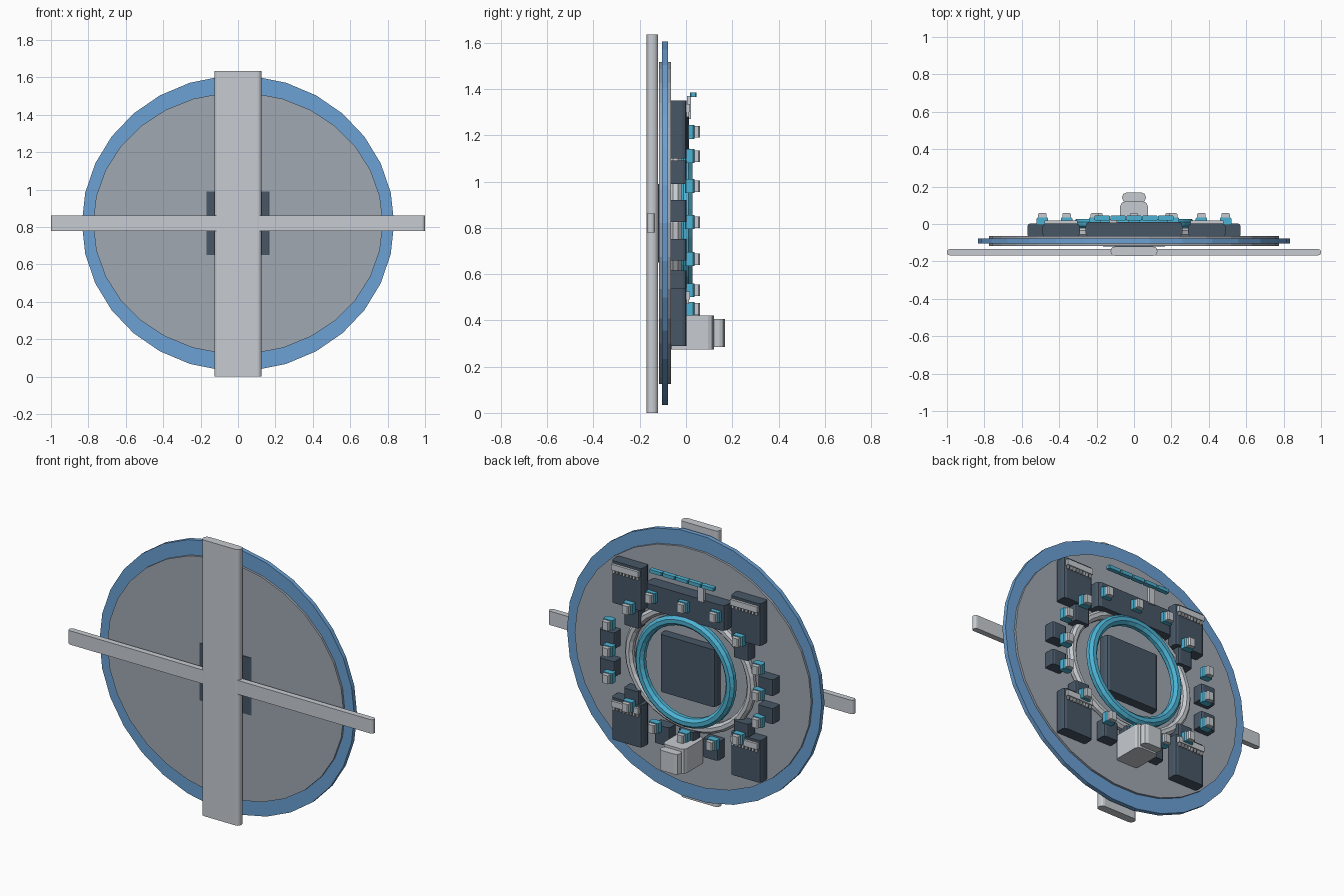
import bpy, bmesh, math

if "Cube" in bpy.data.objects:
    bpy.data.objects.remove(bpy.data.objects["Cube"])

CZ = 0.82  # height of the disc centre


def material(name, *srgb):
    col = [((c + 0.055) / 1.055) ** 2.4 for c in srgb] + [1]
    m = bpy.data.materials.new(name)
    m.use_nodes = True
    m.diffuse_color = col
    m.node_tree.nodes["Principled BSDF"].inputs["Base Color"].default_value = col
    return m


BLUE = material("rim blue", 0.42, 0.63, 0.83)
PLATE = material("plate grey", 0.63, 0.66, 0.70)
LIGHT = material("light grey", 0.78, 0.80, 0.82)
DARK = material("dark slate", 0.28, 0.34, 0.40)
TEAL = material("teal", 0.30, 0.70, 0.83)


def add_object(name, bm, mat):
    bmesh.ops.recalc_face_normals(bm, faces=bm.faces)
    mesh = bpy.data.meshes.new(name)
    bm.to_mesh(mesh)
    bm.free()
    mesh.materials.append(mat)
    ob = bpy.data.objects.new(name, mesh)
    bpy.context.collection.objects.link(ob)
    return ob


def block(name, mat, x, y, z, round_by=0.0, segments=2):
    """Box from three (low, high) ranges, its upright edges rounded."""
    bm = bmesh.new()
    bmesh.ops.create_cube(bm, size=1)
    for v in bm.verts:
        v.co = [r[0] + (r[1] - r[0]) * (c + 0.5) for r, c in zip((x, y, z), v.co)]
    if round_by:
        upright = [e for e in bm.edges
                   if abs(e.verts[0].co.z - e.verts[1].co.z) > 1e-4]
        bmesh.ops.bevel(bm, geom=upright, offset=round_by, segments=segments,
                        profile=0.5, affect='EDGES')
    return add_object(name, bm, mat)


def around(c, half):
    return (c - half, c + half)


def disc(name, mat, rx, rz, y, sides=30):
    """Elliptical slab facing the y axis."""
    bm = bmesh.new()
    ring = [bm.verts.new((rx * math.cos(a), y[0], CZ + rz * math.sin(a)))
            for a in (math.tau * i / sides for i in range(sides))]
    face = bm.faces.new(ring)
    out = bmesh.ops.extrude_face_region(bm, geom=[face])["geom"]
    for v in out:
        if isinstance(v, bmesh.types.BMVert):
            v.co.y = y[1]
    return add_object(name, bm, mat)


def hoop(name, mat, rx, rz, y, tube, sides=32, tube_sides=8):
    """Elliptical ring with a round section."""
    bm = bmesh.new()
    loops = []
    for i in range(sides):
        a = math.tau * i / sides
        loop = []
        for j in range(tube_sides):
            b = math.tau * (j + 0.5) / tube_sides
            d = tube * math.cos(b)
            loop.append(bm.verts.new(((rx + d) * math.cos(a), y + tube * math.sin(b),
                                      CZ + (rz + d) * math.sin(a))))
        loops.append(loop)
    for i in range(sides):
        p, q = loops[i], loops[(i + 1) % sides]
        for j in range(tube_sides):
            k = (j + 1) % tube_sides
            bm.faces.new((p[j], p[k], q[k], q[j]))
    return add_object(name, bm, mat)


# Disc with its wider rim
disc("rim", BLUE, 0.835, 0.79, (-0.104, -0.078))
disc("base_plate", PLATE, 0.775, 0.70, (-0.117, -0.065))

# Crossed straps on the front
block("vertical_strap", LIGHT, around(0, 0.125), (-0.17, -0.121), (0, 1.635), 0.022, 3)
block("horizontal_strap", LIGHT, (-1, 1), (-0.168, -0.134), (0.78, 0.862), 0.016, 3)

# Central block, showing slightly through the front
block("central_block", DARK, around(0, 0.18), (-0.121, -0.01), (0.65, 0.99), 0.02)

# Rings around the central block
hoop("outer_ring", LIGHT, 0.40, 0.34, -0.045, 0.027)
hoop("inner_ring", TEAL, 0.297, 0.297, 0.0, 0.03)

# Corner blocks with toothed connectors
for side, sx in (("left", 1), ("right", -1)):
    for level, z0 in (("upper", 1.10), ("lower", 0.29)):
        tag = f"{side}_{level}"
        block(tag + "_corner_block", DARK, around(sx * 0.39, 0.10),
              (-0.07, 0.003), (z0, z0 + 0.25), 0.018)
        block(tag + "_connector", LIGHT, around(sx * 0.39, 0.088),
              (0.0, 0.018), (z0 + 0.20, z0 + 0.235))
        for i in range(8):
            block(f"{tag}_pin_{i}", LIGHT, around(sx * 0.39 + (i - 3.5) * 0.022, 0.006),
                  (0.0, 0.012), (z0 + 0.18, z0 + 0.20))

# Upper bank with its light strip
block("upper_bank", DARK, around(0, 0.26), (-0.07, 0.012), (1.13, 1.28), 0.025)
for i in range(5):
    block(f"light_strip_{i}", TEAL, around((i - 2) * 0.085, 0.041),
          (0.018, 0.045), (1.366, 1.386), 0.004, 1)
block("strip_post", LIGHT, around(-0.11, 0.02), (0.005, 0.022), (1.27, 1.37))

# Small side blocks
for side, sx in (("left", 1), ("right", -1)):
    for i, (x, z, h) in enumerate(((0.36, 1.04, 0.05), (0.52, 0.873, 0.048),
                                   (0.52, 0.705, 0.046), (0.36, 0.57, 0.045),
                                   (0.16, 0.40, 0.055))):
        block(f"{side}_small_block_{i}", DARK, around(sx * x, 0.05),
              (-0.07, 0.002), around(z, h), 0.014)
block("bottom_small_block", DARK, around(0, 0.05), (-0.07, 0.002), (0.40, 0.47), 0.014)

# Teal clips with grey caps, circling the rings
half = [(0.21, 1.215), (0.36, 1.11), (0.49, 0.98), (0.49, 0.825),
        (0.49, 0.665), (0.36, 0.53), (0.19, 0.45)]
clips = [(0, 1.215), (0, 0.44)] + half + [(-x, z) for x, z in half]
for i, (x, z) in enumerate(clips):
    block(f"clip_{i}", TEAL, around(x, 0.03), (-0.005, 0.036), around(z, 0.03), 0.006, 1)
    block(f"clip_cap_{i}", LIGHT, around(x, 0.022), (0.03, 0.06), around(z, 0.025), 0.006, 1)

# Plug at the bottom
block("plug_body", LIGHT, around(0, 0.074), (-0.07, 0.12), (0.275, 0.42), 0.025, 2)
block("plug_tip", LIGHT, around(0, 0.064), (0.115, 0.168), (0.285, 0.405), 0.024, 2)
